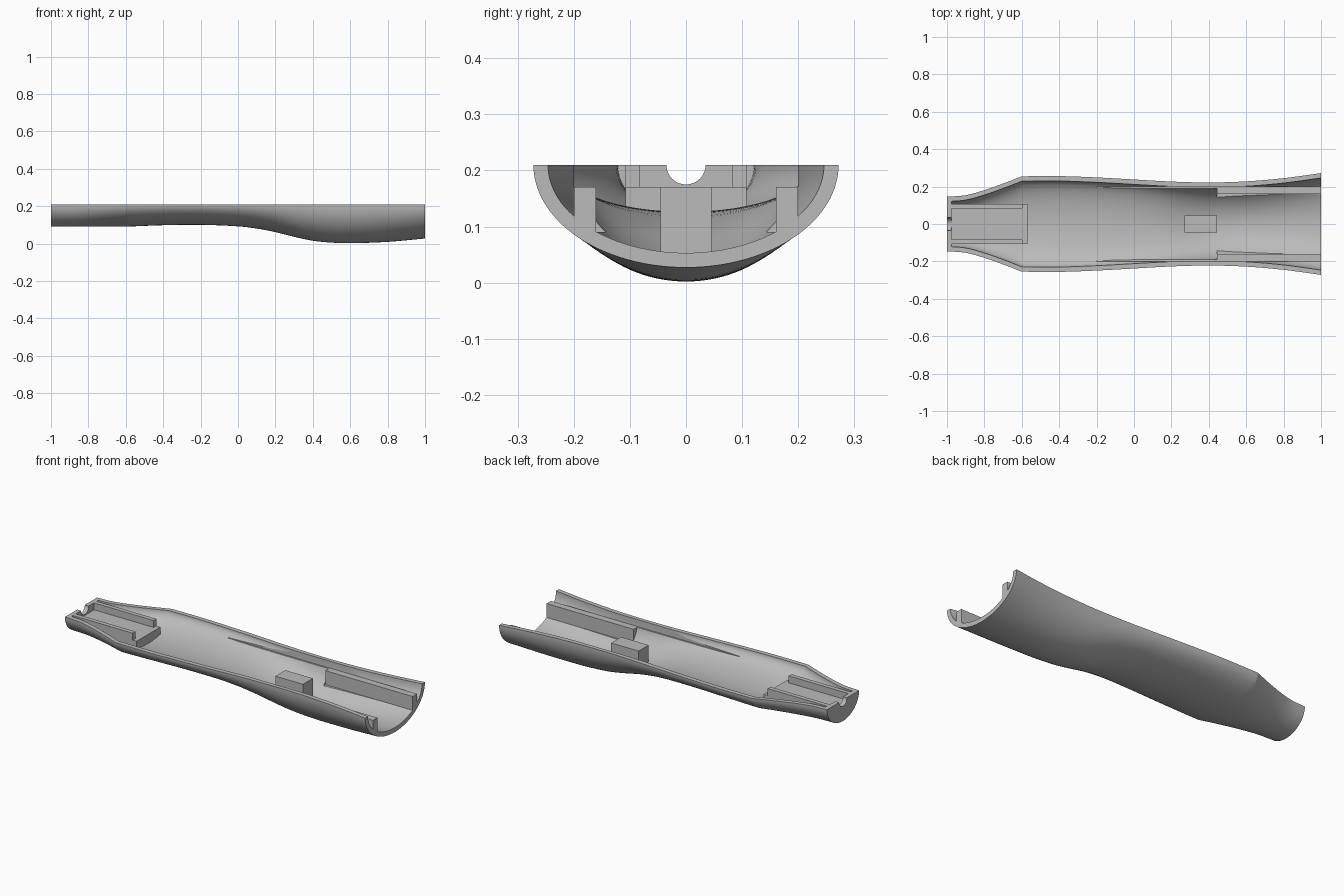
import bpy, bmesh, math

if "Cube" in bpy.data.objects:
    bpy.data.objects.remove(bpy.data.objects["Cube"])

grey = bpy.data.materials.new("light grey plastic")
grey.use_nodes = True
colour = (0.5, 0.5, 0.5, 1)
grey.diffuse_color = colour
grey.node_tree.nodes["Principled BSDF"].inputs["Base Color"].default_value = colour

RIM = 0.21      # height of the flat parting face
WALL = 0.026    # shell thickness
NECK = [(-1, .146), (-.9, .154), (-.8, .181), (-.7, .216), (-.6, .255)]
BODY = [(-.6, .255), (-.4, .256), (-.2, .249), (0, .238), (.2, .227), (.4, .222),
        (.6, .228), (.8, .245), (1, .272)]
KEEL = [(-1, .09), (-.6, .091), (-.4, .098), (-.2, .1), (0, .092), (.1, .08), (.2, .061),
        (.3, .036), (.4, .015), (.5, .005), (.6, .002), (.8, .009), (1, .027)]


def curve_at(table, x):
    """Smooth interpolation through a table of points."""
    x = min(max(x, table[0][0]), table[-1][0])
    n = len(table)
    i = max(k for k in range(n - 1) if table[k][0] <= x)

    def slope(k):
        a, b = table[max(k - 1, 0)], table[min(k + 1, n - 1)]
        return (b[1] - a[1]) / (b[0] - a[0])
    (x0, v0), (x1, v1) = table[i], table[i + 1]
    h = x1 - x0
    t = (x - x0) / h
    return (v0 * (2*t**3 - 3*t**2 + 1) + v1 * (3*t**2 - 2*t**3)
            + h * (slope(i) * (t**3 - 2*t**2 + t) + slope(i + 1) * (t**3 - t**2)))


def finish(name, bm):
    bmesh.ops.recalc_face_normals(bm, faces=bm.faces)
    mesh = bpy.data.meshes.new(name)
    bm.to_mesh(mesh)
    bm.free()
    mesh.materials.append(grey)
    obj = bpy.data.objects.new(name, mesh)
    bpy.context.collection.objects.link(obj)
    return obj


def hull(name, start, end, inset=0, rise=0, segments=56):
    """Solid half-elliptic loft; rise extends it above the rim for cutting."""
    bm = bmesh.new()
    xs = sorted({start, end} | {k / 40 for k in range(-40, 41) if start < k / 40 < end})
    rings = []
    for x in xs:
        width = curve_at(NECK if x < -.6 else BODY, x) - inset
        depth = RIM - curve_at(KEEL, x) - inset
        pts = [(width * math.cos(math.pi * k / segments),
                RIM - depth * math.sin(math.pi * k / segments)) for k in range(segments + 1)]
        if rise:
            pts = [(width, RIM + rise)] + pts + [(-width, RIM + rise)]
        rings.append([bm.verts.new((x, y, z)) for y, z in pts])
    count = len(rings[0])
    for a, b in zip(rings, rings[1:]):
        for k in range(count):
            j = (k + 1) % count
            bm.faces.new((a[k], a[j], b[j], b[k]))
    bm.faces.new(rings[0])
    bm.faces.new(rings[-1])
    return finish(name, bm)


def box(name, x0, x1, y0, y1, z0, z1):
    bm = bmesh.new()
    bmesh.ops.create_cube(bm, size=1)
    for v in bm.verts:
        v.co = ((x0 + x1) / 2 + v.co.x * (x1 - x0),
                (y0 + y1) / 2 + v.co.y * (y1 - y0),
                (z0 + z1) / 2 + v.co.z * (z1 - z0))
    return finish(name, bm)


def select_only(obj):
    bpy.ops.object.select_all(action='DESELECT')
    obj.select_set(True)
    bpy.context.view_layer.objects.active = obj


def boolean(obj, other, operation, keep=False):
    mod = obj.modifiers.new("cut", 'BOOLEAN')
    mod.operation, mod.object, mod.solver = operation, other, 'EXACT'
    select_only(obj)
    bpy.ops.object.modifier_apply(modifier=mod.name)
    if not keep:
        bpy.data.objects.remove(other)


# Hollow half shell, closed at the narrow end
shell = hull("half_shell", -1, 1)
boolean(shell, hull("cavity_cutter", -.975, 1.03, WALL, .05), 'DIFFERENCE')

# Seat cut into the wide end, and the shallow relief along its upper walls
boolean(shell, box("seat_cutter", .445, 1.1, -.16, .16, .09, .4), 'DIFFERENCE')
boolean(shell, box("relief_cutter", -.2, 1.1, -.2, .2, .17, .4), 'DIFFERENCE')

# Round cable notch through the closed end
bm = bmesh.new()
bmesh.ops.create_cone(bm, cap_ends=True, segments=48, radius1=.035, radius2=.035, depth=.14)
for v in bm.verts:
    v.co = (v.co.z - 1.03, v.co.y, v.co.x + RIM)
boolean(shell, finish("notch_cutter", bm), 'DIFFERENCE')
select_only(shell)
bpy.ops.object.shade_smooth_by_angle(angle=math.radians(14))

# Inner fittings, trimmed so their hidden edges stay within the shell wall
trim = hull("trim_helper", -.99, 1, WALL / 2, .05)
fittings = [box("tray_floor", -.985, -.57, -.108, .108, .05, .17),
            box("centre_block", .27, .445, -.045, .045, -.02, .17)]
for side, label in ((1, "left"), (-1, "right")):
    y0, y1 = sorted((side * .083, side * .108))
    fittings.append(box(label + "_tray_rail", -.98, -.595, y0, y1, .16, RIM))
    y0, y1 = sorted((side * .16, side * .2))
    fittings.append(box(label + "_seat_rail", .445, 1, y0, y1, .09, .17))
for part in fittings:
    boolean(part, trim, 'INTERSECT', keep=True)
bpy.data.objects.remove(trim)
